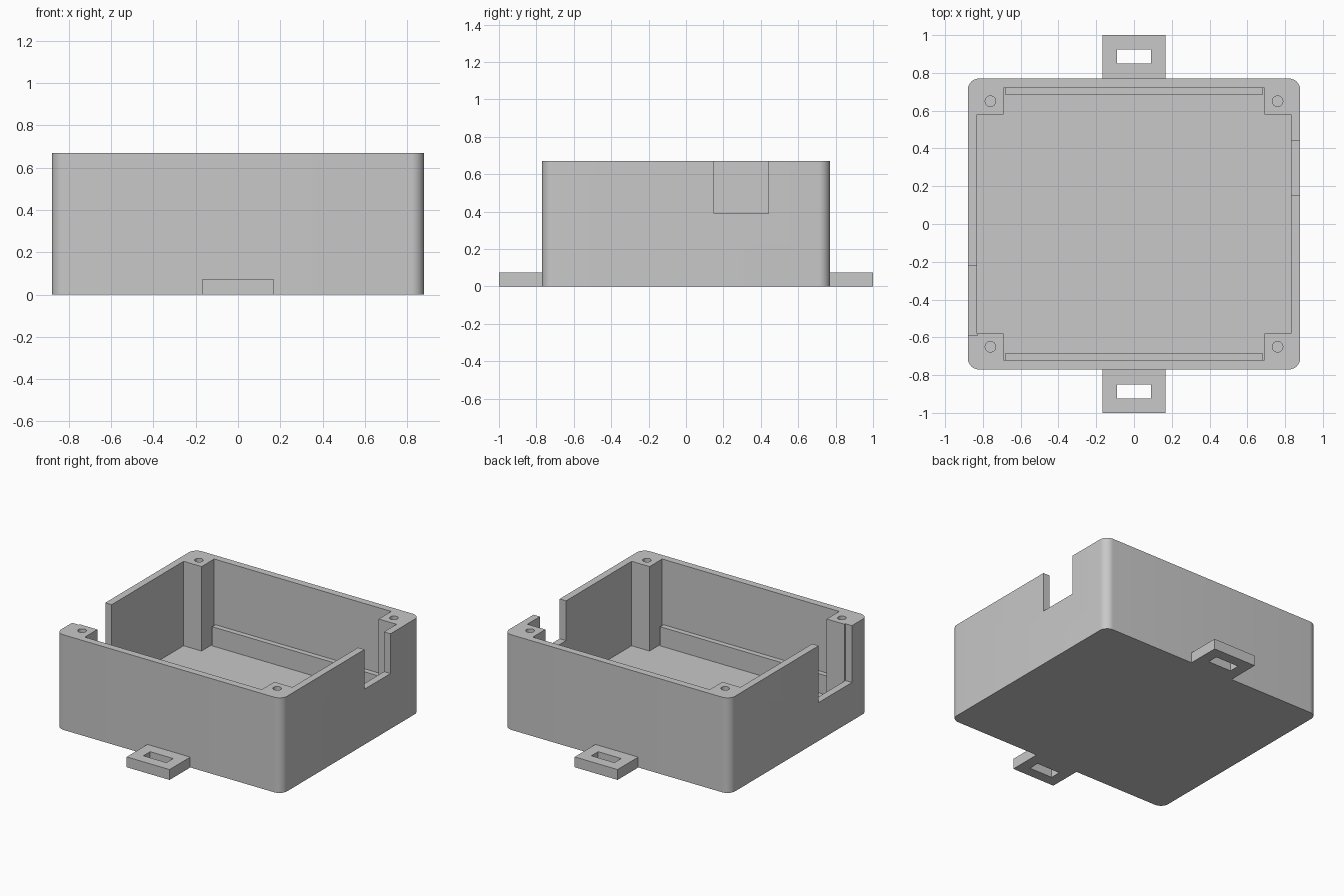
import bpy, bmesh, math

cube = bpy.data.objects.get("Cube")
if cube:
    bpy.data.objects.remove(cube, do_unlink=True)

# Main sizes
HX, HY, TOP = 0.88, 0.77, 0.67      # outer half sizes and height
IX, IY, FLOOR = 0.83, 0.72, 0.075   # inner half sizes and floor level
PX, PY = 0.69, 0.58                 # inner edges of the corner posts
RADIUS = 0.06

grey = bpy.data.materials.new("plain grey")
grey.use_nodes = True
colour = (0.58, 0.58, 0.58, 1)
grey.diffuse_color = colour
grey.node_tree.nodes["Principled BSDF"].inputs["Base Color"].default_value = colour


def prism(name, outline, z0, z1):
    """Extrude a counter-clockwise outline from z0 to z1."""
    bm = bmesh.new()
    face = bm.faces.new([bm.verts.new((x, y, z0)) for x, y in outline])
    ext = bmesh.ops.extrude_face_region(bm, geom=[face], use_keep_orig=True)
    for v in ext["geom"]:
        if isinstance(v, bmesh.types.BMVert):
            v.co.z = z1
    bmesh.ops.recalc_face_normals(bm, faces=bm.faces)
    mesh = bpy.data.meshes.new(name)
    bm.to_mesh(mesh)
    bm.free()
    mesh.materials.append(grey)
    obj = bpy.data.objects.new(name, mesh)
    bpy.context.collection.objects.link(obj)
    return obj


def block(name, x0, x1, y0, y1, z0, z1):
    return prism(name, [(x0, y0), (x1, y0), (x1, y1), (x0, y1)], z0, z1)


def arc(cx, cy, r, start, sweep, steps):
    return [(cx + r * math.cos(start + sweep * i / steps),
             cy + r * math.sin(start + sweep * i / steps)) for i in range(steps + 1)]


def cut(obj, cutter):
    """Subtract the cutter and remove it."""
    mod = obj.modifiers.new("cut", 'BOOLEAN')
    mod.operation, mod.solver, mod.object = 'DIFFERENCE', 'EXACT', cutter
    bpy.context.view_layer.objects.active = obj
    bpy.ops.object.modifier_apply(modifier=mod.name)
    bpy.data.objects.remove(cutter, do_unlink=True)


# Box body with rounded vertical corners
outline = []
for i, (sx, sy) in enumerate([(1, 1), (-1, 1), (-1, -1), (1, -1)]):
    outline += arc(sx * (HX - RADIUS), sy * (HY - RADIUS), RADIUS,
                   i * math.pi / 2, math.pi / 2, 10)
body = prism("box_body", outline, 0, TOP)

# Cross-shaped cavity leaves the four corner posts standing
cavity = [(IX, -PY), (IX, PY), (PX, PY), (PX, IY), (-PX, IY), (-PX, PY)]
cavity += [(-x, -y) for x, y in cavity]
cut(body, prism("cavity_cutter", cavity, FLOOR, TOP + 0.1))

# Cable notches in the side walls
cut(body, block("right_notch_cutter", IX - 0.002, HX + 0.1, 0.15, 0.44, 0.39, TOP + 0.1))
cut(body, block("left_notch_cutter", -HX - 0.1, -IX + 0.002, -0.59, -0.22, 0.27, TOP + 0.1))

# Screw holes in the posts
for sx in (-1, 1):
    for sy in (-1, 1):
        circle = arc(sx * 0.76, sy * 0.65, 0.028, 0, 2 * math.pi, 24)[:-1]
        cut(body, prism("screw_hole_cutter", circle, 0.3, TOP + 0.1))

parts = [body]
for side, s in (("front", -1), ("back", 1)):
    # Mounting tab with a slot through it
    ys = sorted((s * (HY - 0.02), s * 1.0))
    tab = block(side + "_mounting_tab", -0.167, 0.167, *ys, 0, 0.073)
    ys = sorted((s * 0.85, s * 0.925))
    cut(tab, block("slot_cutter", -0.09, 0.09, *ys, -0.1, 0.2))
    # Low ledge along the inside of the wall
    ys = sorted((s * 0.683, s * (IY + 0.01)))
    ledge = block(side + "_inner_ledge", -0.68, 0.68, *ys, FLOOR - 0.01, 0.21)
    parts += [tab, ledge]

bpy.ops.object.select_all(action='DESELECT')
for obj in parts:
    obj.select_set(True)
bpy.context.view_layer.objects.active = body
bpy.ops.object.shade_smooth_by_angle(angle=math.radians(30))
